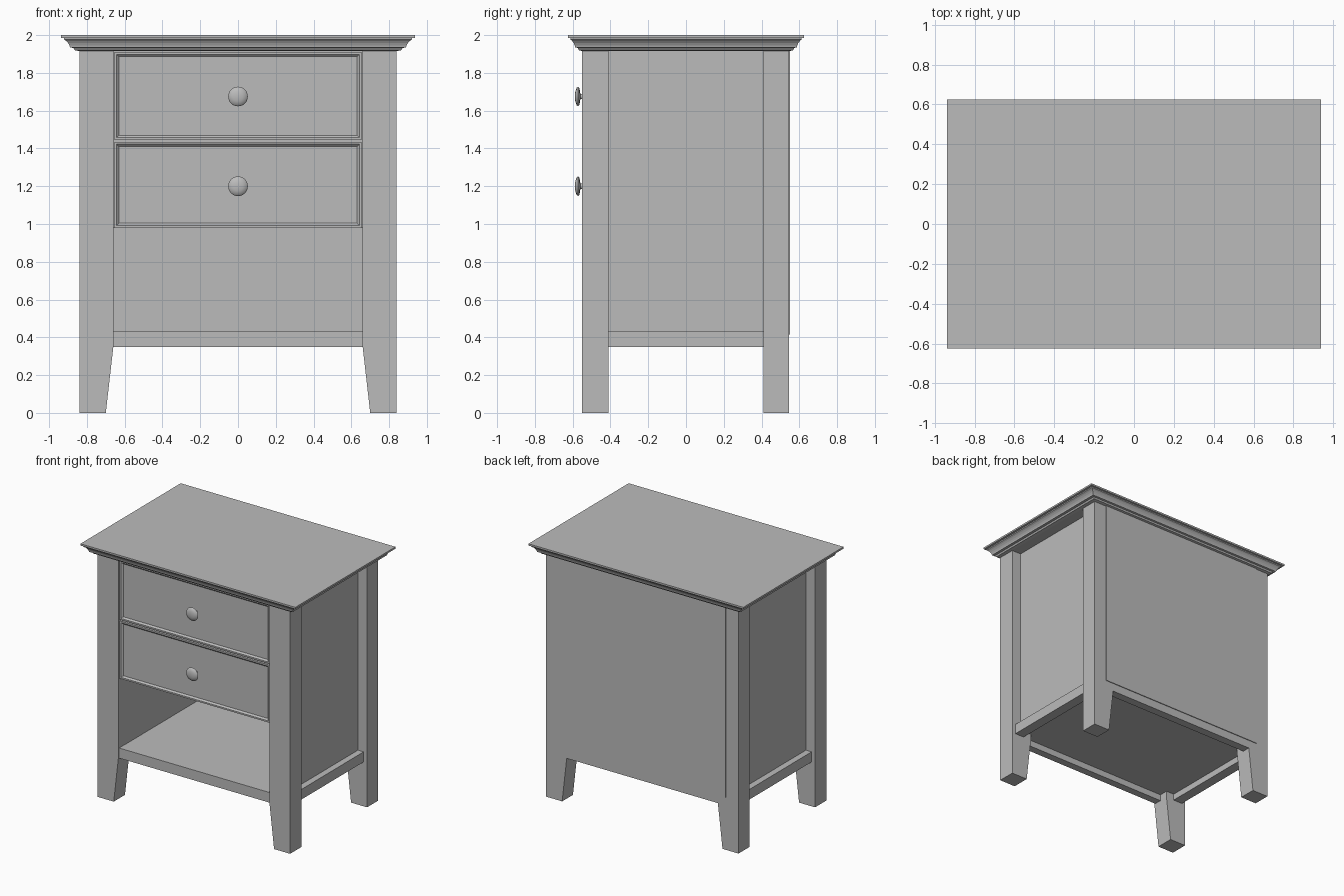
import bpy, bmesh, math
from mathutils import Matrix

cube = bpy.data.objects.get("Cube")
if cube:
    bpy.data.objects.remove(cube, do_unlink=True)

# Single painted finish
paint = bpy.data.materials.new("grey_paint")
paint.use_nodes = True
colour = (0.5, 0.5, 0.5, 1)
paint.diffuse_color = colour
paint.node_tree.nodes["Principled BSDF"].inputs["Base Color"].default_value = colour


def add(name, bm):
    bmesh.ops.recalc_face_normals(bm, faces=bm.faces)
    mesh = bpy.data.meshes.new(name)
    bm.to_mesh(mesh)
    bm.free()
    mesh.materials.append(paint)
    obj = bpy.data.objects.new(name, mesh)
    bpy.context.collection.objects.link(obj)
    return obj


def box(name, x, y, z):
    bm = bmesh.new()
    bmesh.ops.create_cube(bm, size=1)
    for v in bm.verts:
        v.co = [a + (b - a) * (c + 0.5) for (a, b), c in zip((x, y, z), v.co)]
    return add(name, bm)


def loft(name, rings):
    """Skin a list of equally long point rings and cap both ends."""
    bm = bmesh.new()
    loops = [[bm.verts.new(p) for p in ring] for ring in rings]
    n = len(loops[0])
    for a, b in zip(loops, loops[1:]):
        for i in range(n):
            j = (i + 1) % n
            bm.faces.new((a[i], a[j], b[j], b[i]))
    bm.faces.new(loops[0])
    bm.faces.new(loops[-1])
    return add(name, bm)


HX, Y0, Y1, IN = 0.84, -0.55, 0.545, 0.66      # body extents, leg inner edge
RAIL_Z = (0.35, 0.43)
CASE_TOP = 1.92

# Legs, tapered on the inner edge below the rails
outline = [(HX, 0), (HX, CASE_TOP), (IN, CASE_TOP), (IN, 0.35), (0.70, 0)]
for side, s in (("left", 1), ("right", -1)):
    for place, ya, yb in (("front", Y0, -0.41), ("back", 0.41, Y1)):
        loft(f"{place}_{side}_leg",
             [[(s * x, y, z) for x, z in outline] for y in (ya, yb)])
    # Recessed side panel and its projecting bottom rail
    box(f"{side}_side_panel", sorted((s * IN, s * 0.76)), (-0.41, 0.41), (0.40, CASE_TOP))
    box(f"{side}_bottom_rail", sorted((s * 0.73, s * 0.81)), (-0.41, 0.41), RAIL_Z)

# Front and back rails, shelf, back
box("front_bottom_rail", (-IN, IN), (-0.54, -0.48), RAIL_Z)
box("back_bottom_rail", (-IN, IN), (0.48, Y1), RAIL_Z)
box("shelf", (-0.74, 0.74), (-0.49, 0.49), (0.40, 0.429))
box("back_board", (-IN, IN), (0.50, 0.544), (0.40, CASE_TOP))
box("back_cover", (-0.73, 0.73), (0.543, 0.551), (0.415, CASE_TOP))

# Case body behind the drawers
box("drawer_case", (-IN, IN), (-0.515, 0.50), (0.98, CASE_TOP))


def drawer(name, z0, z1):
    def ring(inset, y):
        x, a, b = 0.655 - inset, z0 + inset, z1 - inset
        return [(-x, y, a), (x, y, a), (x, y, b), (-x, y, b)]
    # Raised bead around a slightly sunken panel
    loft(name, [ring(0, -0.50), ring(0, -0.54), ring(0.012, -0.54),
                ring(0.024, -0.528)])


def knob(name, z):
    # Turned profile: distance from axis, distance out from the drawer
    profile = [(0.016, 0), (0.014, 0.032), (0.044, 0.037), (0.052, 0.044),
               (0.046, 0.052), (0.026, 0.059), (0.008, 0.061)]
    n = 32
    rings = [[(r * math.cos(2 * math.pi * i / n), -0.527 - d,
               z + r * math.sin(2 * math.pi * i / n)) for i in range(n)]
             for r, d in profile]
    obj = loft(name, rings)
    bpy.ops.object.select_all(action='DESELECT')
    obj.select_set(True)
    bpy.context.view_layer.objects.active = obj
    bpy.ops.object.shade_smooth_by_angle(angle=math.radians(40))


drawer("upper_drawer_front", 1.445, 1.91)
drawer("lower_drawer_front", 0.98, 1.435)
knob("upper_knob", 1.675)
knob("lower_knob", 1.20)

# Moulded top: profile of overhang fraction and height, swept round the body
moulding = [(0, 1.915), (0.25, 1.92), (0.32, 1.932), (0.5, 1.935), (0.53, 1.945),
            (0.6, 1.957), (0.7, 1.968), (0.82, 1.976), (0.84, 1.984),
            (1, 1.986), (1, 2.0)]
rings = []
for f, z in moulding:
    x, y = HX + 0.098 * f, 0.548 + 0.077 * f
    rings.append([(-x, -y, z), (x, -y, z), (x, y, z), (-x, y, z)])
loft("moulded_top", rings)
